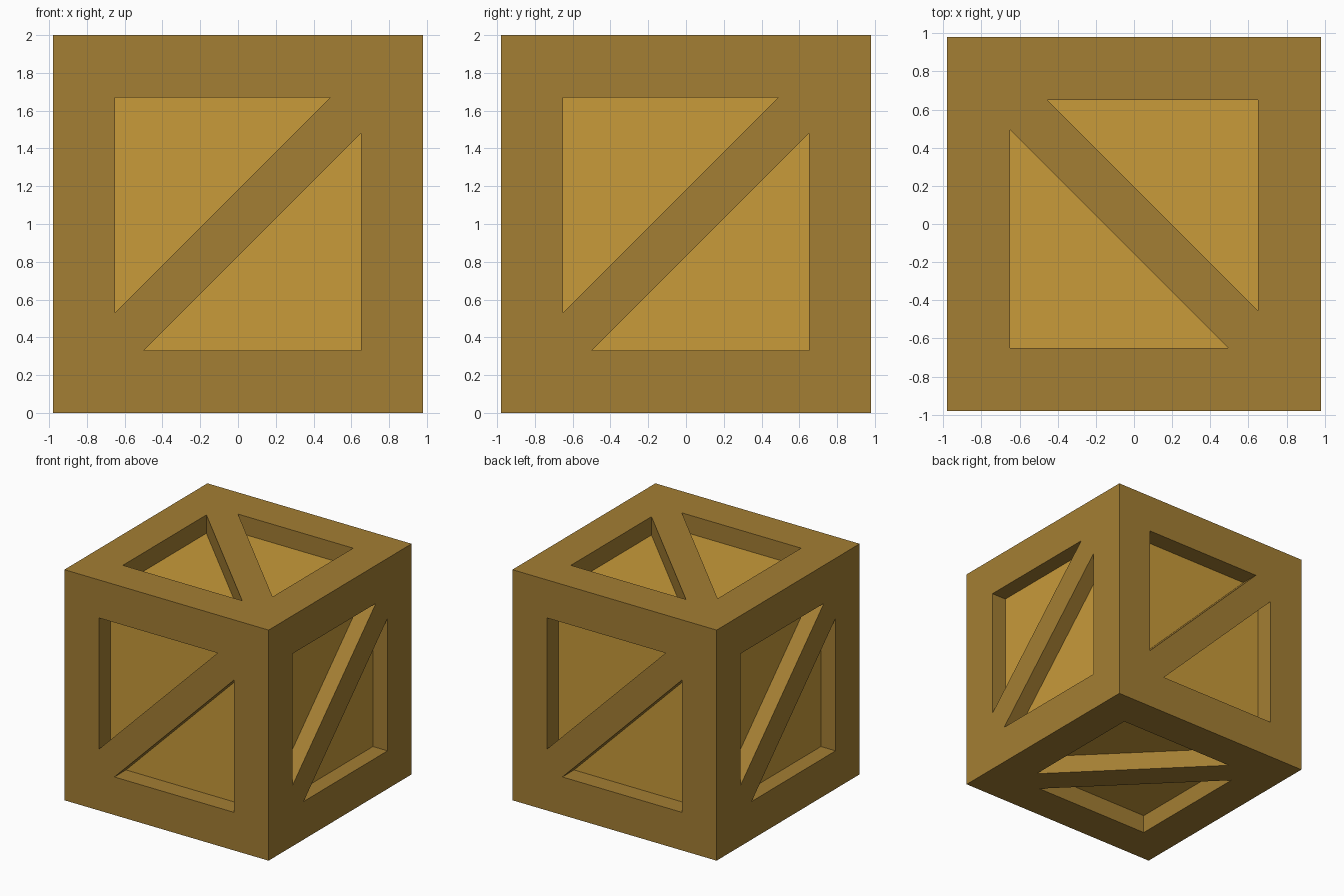
import bpy, bmesh
from mathutils import Vector

if "Cube" in bpy.data.objects:
    bpy.data.objects.remove(bpy.data.objects["Cube"])

OUTER = Vector((0.98, 0.98, 1.0))     # half size of the crate
OPENING = Vector((0.65, 0.65, 0.67))  # half size of the framed openings
PANEL = Vector((0.84, 0.82, 0.84))    # half size of the recessed panel box
GAP = 0.175                           # brace edge offset from the diagonal
CENTRE = Vector((0, 0, 1))


def material(name, color):
    m = bpy.data.materials.new(name)
    m.diffuse_color = (*color, 1)
    m.use_nodes = True
    m.node_tree.nodes["Principled BSDF"].inputs["Base Color"].default_value = m.diffuse_color
    return m


def finish(name, bm, mat):
    bmesh.ops.remove_doubles(bm, verts=bm.verts, dist=1e-5)
    mesh = bpy.data.meshes.new(name)
    bm.to_mesh(mesh)
    bm.free()
    mesh.materials.append(mat)
    obj = bpy.data.objects.new(name, mesh)
    bpy.context.collection.objects.link(obj)
    return obj


def extent(size, axis):
    return sum(abs(a) * s for a, s in zip(axis, size))


def add_side(bm, u, v, shift=0.0):
    """One framed side: border boards, diagonal brace and recess walls."""
    u, v = Vector(u), Vector(v)
    n = u.cross(v)
    top, floor = extent(OUTER, n), extent(PANEL, n)
    U, V = extent(OUTER, u), extent(OUTER, v)
    a, b = extent(OPENING, u), extent(OPENING, v)

    def quad(pts):
        bm.faces.new([bm.verts.new(CENTRE + u * p + v * q + n * d)
                      for p, q, d in pts])

    hi, lo = shift + GAP, shift - GAP
    halves = (
        # above the brace
        ([(-U, -V), (U, V), (-U, V)],
         [(-a, -a + hi), (b - hi, b), (-a, b)]),
        # below the brace
        ([(U, V), (-U, -V), (U, -V)],
         [(a, a + lo), (-b - lo, -b), (a, -b)]),
    )
    for outer, inner in halves:
        for i in range(3):
            j = (i + 1) % 3
            # board face, then the wall of the recess
            quad([(*outer[i], top), (*outer[j], top),
                  (*inner[j], top), (*inner[i], top)])
            quad([(*inner[i], top), (*inner[j], top),
                  (*inner[j], floor), (*inner[i], floor)])


frame_mat = material("frame_wood", (0.37, 0.21, 0.033))
panel_mat = material("panel_wood", (0.58, 0.325, 0.042))

# Frame boards and braces on all six sides
bm = bmesh.new()
X, Y, Z = (1, 0, 0), (0, 1, 0), (0, 0, 1)
NX, NY = (-1, 0, 0), (0, -1, 0)
for u in (X, Y, NX, NY):
    add_side(bm, u, Z, 0.005)
add_side(bm, Y, NX, -0.02)   # top
add_side(bm, NX, Y)          # bottom
finish("crate_frame", bm, frame_mat)

# Recessed panels
bm = bmesh.new()
bmesh.ops.create_cube(bm, size=2)
bmesh.ops.scale(bm, vec=PANEL, verts=bm.verts)
bmesh.ops.translate(bm, vec=CENTRE, verts=bm.verts)
finish("crate_panels", bm, panel_mat)
